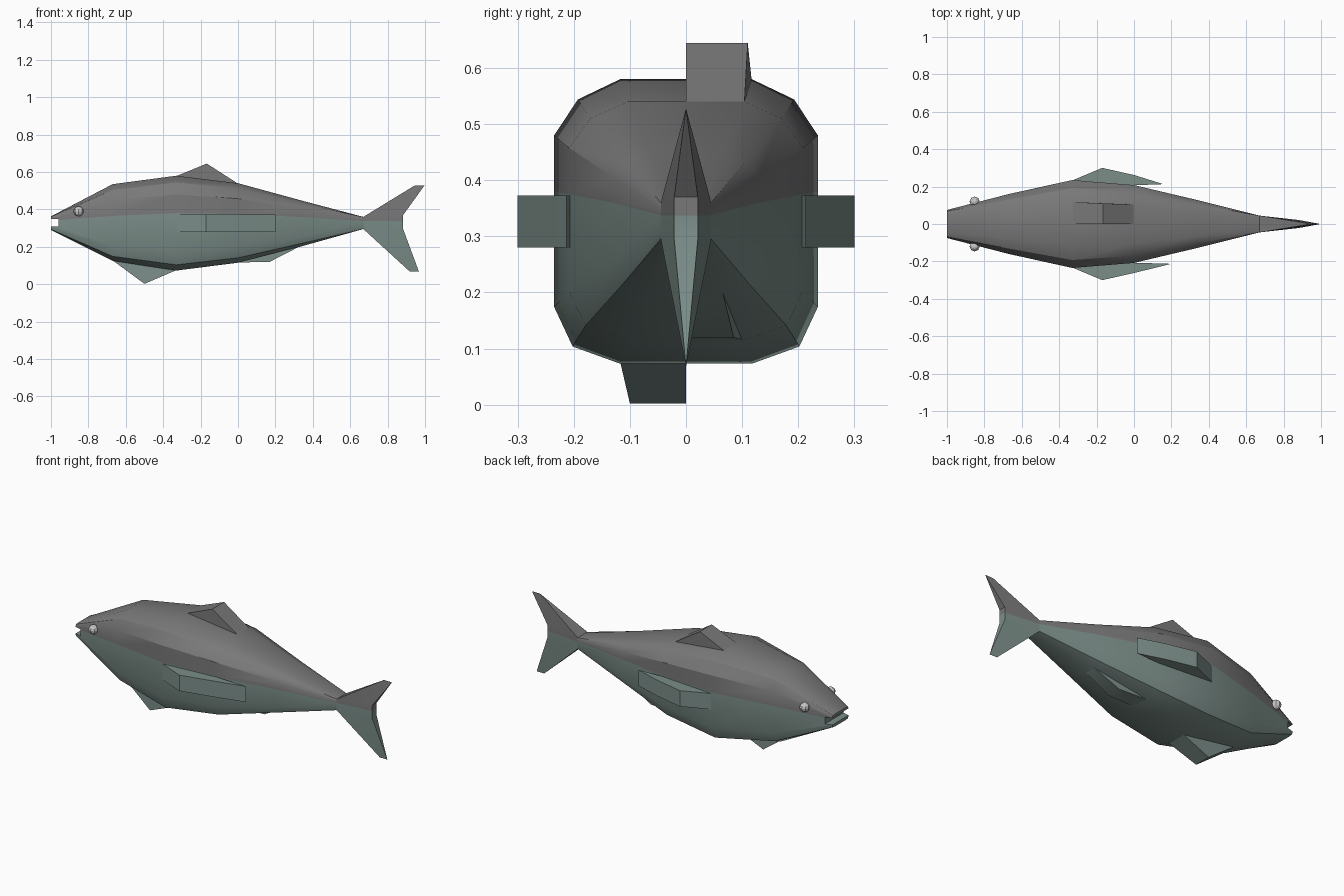
import bpy, bmesh, math
from mathutils import Vector

if "Cube" in bpy.data.objects:
    bpy.data.objects.remove(bpy.data.objects["Cube"])


def material(name, rgb):
    m = bpy.data.materials.new(name)
    m.diffuse_color = (*rgb, 1)
    m.use_nodes = True
    m.node_tree.nodes["Principled BSDF"].inputs["Base Color"].default_value = m.diffuse_color
    return m


BACK = material("back_grey", (0.19, 0.19, 0.19))
BELLY = material("belly_green", (0.2, 0.27, 0.25))


def make(name, verts, faces, mats, indices=None, angle=30):
    bm = bmesh.new()
    vs = [bm.verts.new(v) for v in verts]
    for i, f in enumerate(faces):
        face = bm.faces.new([vs[k] for k in f])
        face.smooth = True
        if indices:
            face.material_index = indices[i]
    bmesh.ops.recalc_face_normals(bm, faces=bm.faces)
    me = bpy.data.meshes.new(name)
    bm.to_mesh(me)
    bm.free()
    for m in mats:
        me.materials.append(m)
    ob = bpy.data.objects.new(name, me)
    bpy.context.collection.objects.link(ob)
    bpy.context.view_layer.objects.active = ob
    bpy.ops.object.select_all(action='DESELECT')
    ob.select_set(True)
    bpy.ops.object.shade_smooth_by_angle(angle=math.radians(angle))
    return ob


def prism(name, low, high, mat, angle=35):
    """Solid between two matching outlines."""
    n = len(low)
    faces = [list(range(n)), list(range(n, 2 * n))]
    faces += [[i, (i + 1) % n, n + (i + 1) % n, n + i] for i in range(n)]
    return make(name, low + high, faces, [mat], angle=angle)


# Body: x, half width, top, colour line, bottom, squareness
stations = [(-1, .075, .363, .34, .29, .5), (-.67, .16, .535, .365, .125, 0),
            (-.33, .235, .58, .38, .073, 0), (0, .208, .54, .375, .115, 0),
            (.33, .13, .45, .36, .2, 0), (.67, .045, .36, .338, .295, 1)]


def section(x, w, t, m, b, q):
    half = [(.5, 1), (.82, .82), (1, .5), (1, 0), (1, -.67), (.86, -.9), (.5, -1)]
    pts = []
    for y, z in half:
        if abs(z) > .75:
            y += (1 - y) * q * (.5 if abs(z) == 1 else 1)
            z += (math.copysign(1, z) - z) * q
        pts.append((x, y * w, m + z * ((t - m) if z > 0 else (m - b))))
    return pts + [(p[0], -p[1], p[2]) for p in reversed(pts)]


verts, faces, idx = [], [], []
for s in stations:
    verts += section(*s)
N = 14
for r in range(len(stations) - 1):
    for k in range(N):
        a, b = r * N + k, r * N + (k + 1) % N
        faces.append([a, b, b + N, a + N])
        idx.append(1 if 3 <= k <= 9 else 0)
faces += [list(range(N)), list(range(len(verts) - N, len(verts)))]
idx += [1, 1]
body = make("body", verts, faces, [BACK, BELLY], idx)

# Mouth slot cut into the snout
bpy.ops.mesh.primitive_cube_add(size=1, location=(-1.01, 0, .328))
cutter = bpy.context.object
cutter.name = "mouth_cutter"
cutter.scale = (.1, .4, .04)
cutter.data.materials.append(BELLY)
cutter.hide_render = True
cutter.hide_viewport = False
mod = body.modifiers.new("mouth", 'BOOLEAN')
mod.operation = 'DIFFERENCE'
mod.object = cutter
mod.solver = 'EXACT'
bpy.context.view_layer.objects.active = body
bpy.ops.object.modifier_apply(modifier=mod.name)
bpy.data.objects.remove(cutter)


# Tail lobes, tapering to thin tips
def lobe(name, zm, zb, zc, tip_front, tip_rear, mat):
    v = []
    for s in (1, -1):
        v += [(.67, .045 * s, zm), (.67, .045 * s, zb), (.883, .021 * s, zc), (.883, .021 * s, zm)]
    v += [tip_front, tip_rear]
    f = [[0, 1, 2, 3], [4, 5, 6, 7], [1, 2, 9, 8], [5, 6, 9, 8], [1, 5, 8],
         [2, 6, 9], [2, 3, 7, 6], [0, 1, 5, 4], [0, 3, 7, 4]]
    make(name, v, f, [mat])


lobe("upper_tail_lobe", .337, .36, .37, (.945, 0, .528), (.997, 0, .528), BACK)
lobe("lower_tail_lobe", .337, .295, .295, (.918, 0, .068), (.967, 0, .068), BELLY)


# Fins along the back and belly: outline points are x, z, y-extent
def keel(name, pts, mat):
    prism(name, [(x, 0, z) for x, z, y in pts], [(x, y, z) for x, z, y in pts], mat)


keel("dorsal_fin", [(-.33, .578, .117), (-.167, .645, .11), (0, .538, .104)], BACK)
keel("belly_fin", [(-.67, .127, -.08), (-.5, 0.002, -.1), (-.33, .075, -.117)], BELLY)
keel("rear_belly_fin", [(0, .116, .1), (.17, .12, .085), (.33, .202, .065)], BELLY)

# Side fins, with swept free tips
for side, tip, label in ((1, .157, "left"), (-1, .2, "right")):
    outline = [(-.33, .233), (-.17, .3), (0, .262), (tip, .213), (0, .207), (-.17, .21)]
    prism(label + "_side_fin", [(x, y * side, .28) for x, y in outline],
          [(x, y * side, .373) for x, y in outline], BELLY)

# Eyes
for side, label in ((1, "left"), (-1, "right")):
    bpy.ops.mesh.primitive_uv_sphere_add(segments=8, ring_count=6, radius=.027,
                                         location=(-.852, .12 * side, .39))
    bpy.context.object.name = label + "_eye"
